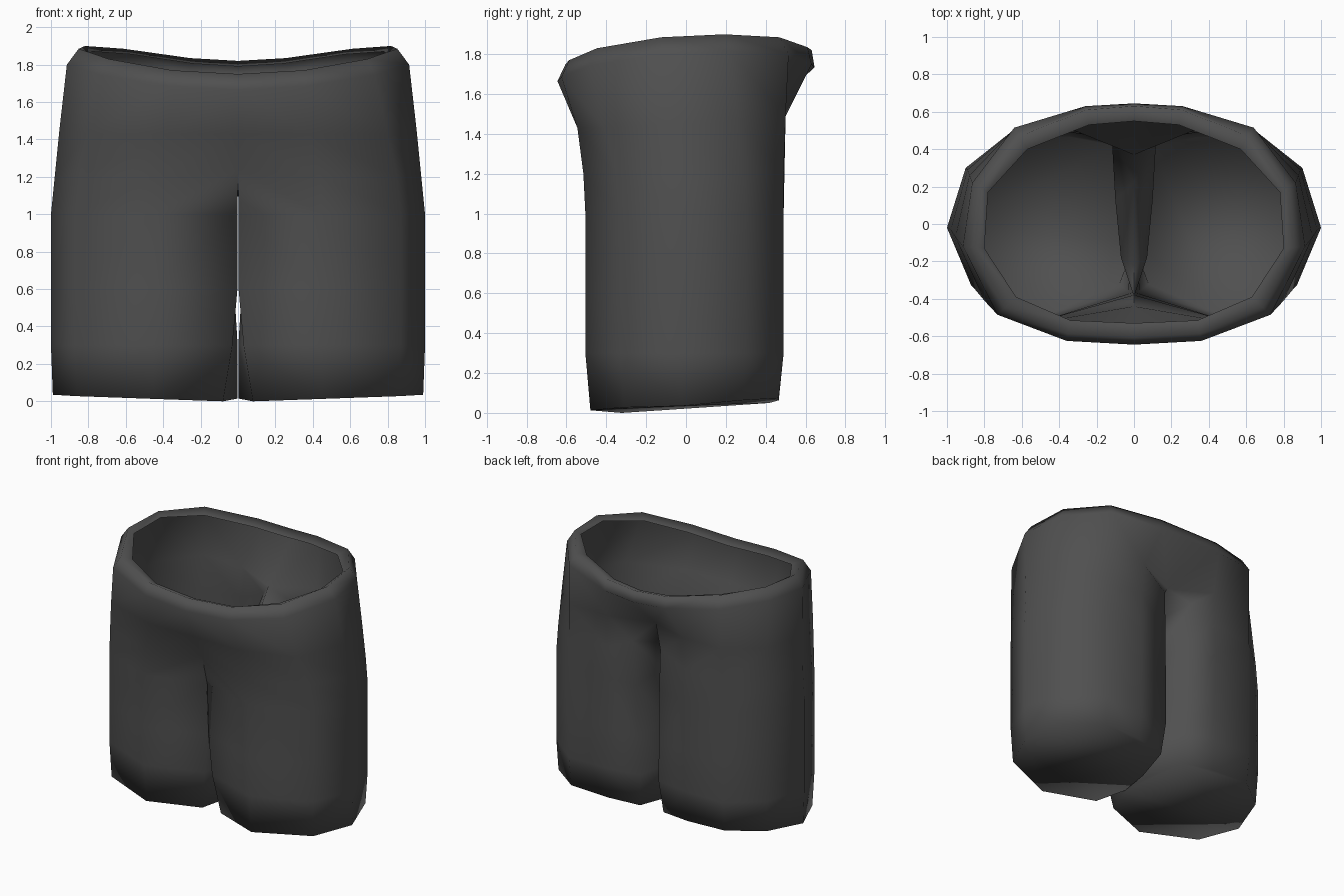
import bpy, bmesh

if "Cube" in bpy.data.objects:
    bpy.data.objects.remove(bpy.data.objects["Cube"])

cloth = bpy.data.materials.new("charcoal cloth")
cloth.diffuse_color = (0.08, 0.08, 0.08, 1)
cloth.use_nodes = True
cloth.node_tree.nodes["Principled BSDF"].inputs["Base Color"].default_value = cloth.diffuse_color

bm = bmesh.new()


def row(points):
    return [bm.verts.new(p) for p in points]


def bridge(a, b, closed=False):
    n = len(a)
    for i in range(n if closed else n - 1):
        j = (i + 1) % n
        bm.faces.new((a[i], a[j], b[j], b[i]))


# waistband: half outline from front centre to back centre, with rolled rim
outline = [(0, -.645), (.36, -.625), (.73, -.485), (.915, -.12),
           (.865, .22), (.64, .515), (.26, .63), (0, .645)]
inner = [(0, -.53), (.34, -.515), (.63, -.39), (.80, -.13),
         (.78, .17), (.57, .40), (.24, .53), (0, .55)]
top = [1.75, 1.77, 1.83, 1.885, 1.9, 1.885, 1.835, 1.82]
roll = [.65, .65, .6, .45, .45, .6, .8, .85]
rim_in = row([(x, y, z - .03) for (x, y), z in zip(inner, top)])
crest = row([(a[0] + (b[0] - a[0]) * t, a[1] + (b[1] - a[1]) * t, z)
             for a, b, z, t in zip(inner, outline, top, roll)])
band = row([(x, y, z - .085) for (x, y), z in zip(outline, top)])

# hips, with the back centre tucked in
hip = row([(0, -.545, 1.43), (.38, -.545, 1.43), (.80, -.41, 1.43), (.955, -.07, 1.45),
           (.88, .26, 1.47), (.65, .5, 1.49), (.32, .5, 1.49), (0, .37, 1.47)])
bridge(rim_in, crest)
bridge(crest, band)
bridge(band, hip)

# top of the leg, closed by the crotch ridge on the centre line
thigh = row([(0, -.44, 1.24), (.44, -.515, 1.2), (.85, -.35, 1.2), (.98, -.03, 1.2),
             (.89, .29, 1.2), (.66, .49, 1.2), (.34, .495, 1.25), (.12, .485, 1.34),
             (0, .22, 1.26), (0, -.22, 1.17)])
bridge(hip, thigh[:8])
bm.faces.new((hip[7], thigh[7], thigh[8]))

# leg tube: shared outer outline, inner wall (front, back, middle, front middle) per level
outer_leg = [(.45, -.505), (.87, -.33), (1, -.02), (.9, .3), (.66, .49), (.34, .49)]
levels = [
    (1.0, [(.003, -.38), (.10, .47), (.10, .13), (.07, -.18)]),
    (.6, [(.003, -.365), (.09, .46), (.05, .13), (.02, -.15)]),
    (.3, [(.03, -.36), (.08, .45), (.02, .13), (.002, -.12)]),
]
previous = thigh
for z, (front, back, middle, front_middle) in levels:
    ring = row([(x, y, z) for x, y in [front] + outer_leg + [back, middle, front_middle]])
    bridge(previous, ring, True)
    previous = ring

# hem slopes up towards the back and the outer side, and is closed below
hem_points = [(.08, -.34)] + outer_leg + [(.1, .44), (.02, .13), (.002, -.1)]
hem = row([(.5 + (x - .5) * .98 if x > .3 else x, y * .95,
            .035 * max(0, x - .08) + .1 * max(0, y + .05)
            + (.015 if x < .05 else 0)) for x, y in hem_points])
bridge(previous, hem, True)
bm.faces.new(hem)

bmesh.ops.recalc_face_normals(bm, faces=bm.faces)
bm.normal_update()
# outer hip faces must point outwards
outer = [f for f in bm.faces if hip[3] in f.verts]
if sum(f.normal.x for f in outer) < 0:
    bmesh.ops.reverse_faces(bm, faces=bm.faces)
for f in bm.faces:
    f.smooth = True

mesh = bpy.data.meshes.new("shorts")
bm.to_mesh(mesh)
bm.free()
mesh.materials.append(cloth)
shorts = bpy.data.objects.new("shorts", mesh)
bpy.context.collection.objects.link(shorts)

# left half
mirror = shorts.modifiers.new("left half", 'MIRROR')
mirror.use_axis[0] = True
mirror.use_clip = True
